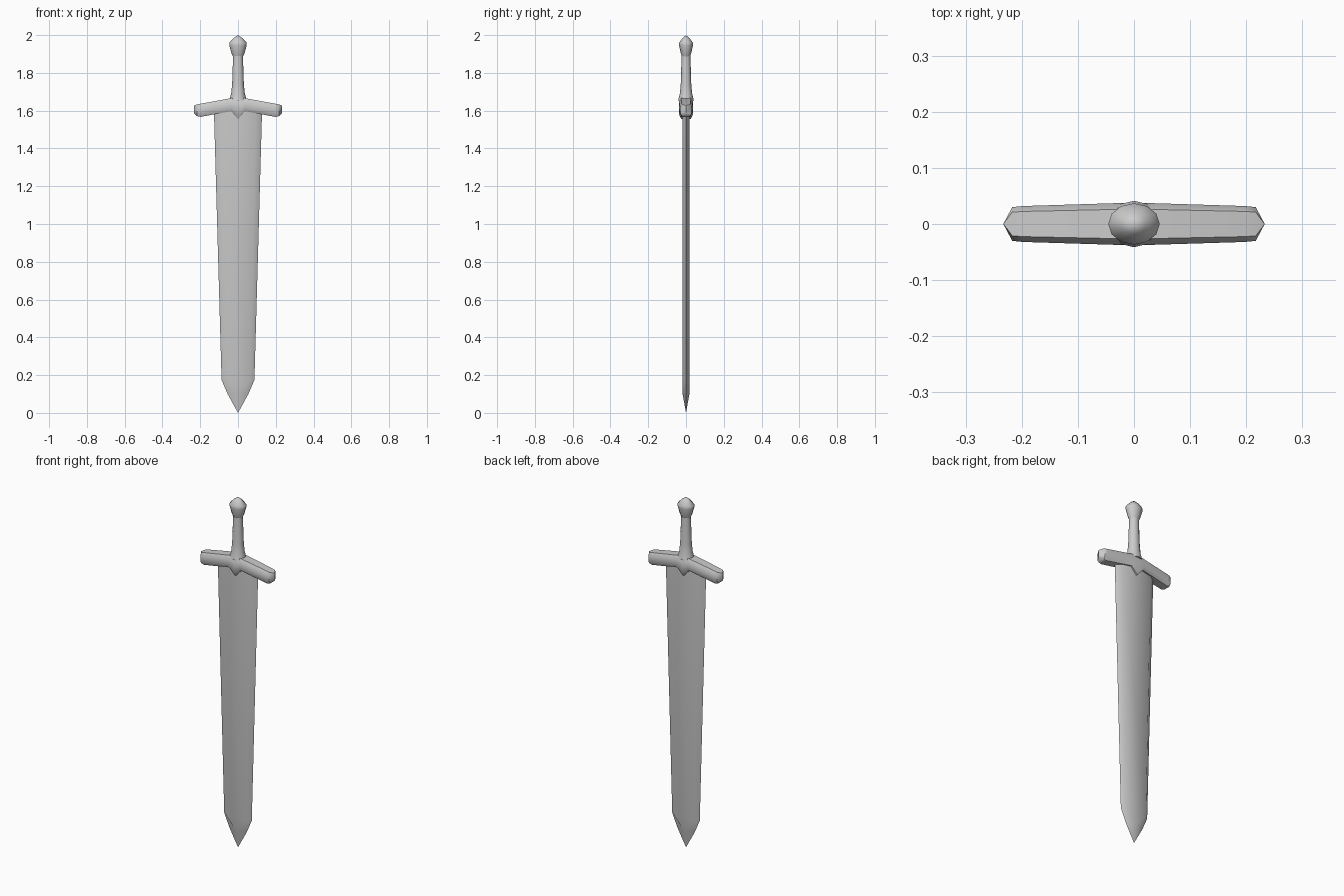
import bpy, bmesh, math

if "Cube" in bpy.data.objects:
    bpy.data.objects.remove(bpy.data.objects["Cube"])


def loft(name, rings, angle=50):
    """Skin a list of equal-length point rings, cap the ends, weld collapsed points."""
    bm = bmesh.new()
    loops = [[bm.verts.new(p) for p in ring] for ring in rings]
    n = len(loops[0])
    for a, b in zip(loops, loops[1:]):
        for i in range(n):
            j = (i + 1) % n
            bm.faces.new((a[i], a[j], b[j], b[i]))
    bm.faces.new(loops[0])
    bm.faces.new(loops[-1])
    bmesh.ops.remove_doubles(bm, verts=bm.verts, dist=0.0005)
    bmesh.ops.recalc_face_normals(bm, faces=bm.faces)
    mesh = bpy.data.meshes.new(name)
    bm.to_mesh(mesh)
    bm.free()
    obj = bpy.data.objects.new(name, mesh)
    bpy.context.collection.objects.link(obj)
    bpy.ops.object.select_all(action='DESELECT')
    obj.select_set(True)
    bpy.context.view_layer.objects.active = obj
    bpy.ops.object.shade_smooth_by_angle(angle=math.radians(angle))
    return obj


# Blade: six-sided section with bevelled edges, closing to a point
def blade_ring(z, w, flat, t):
    return [(w, 0, z), (flat, t, z), (-flat, t, z),
            (-w, 0, z), (-flat, -t, z), (flat, -t, z)]


blade = [(1.62, 0.128, 0.095, 0.018), (0.175, 0.087, 0.064, 0.018),
         (0.10, 0.055, 0.0, 0.018), (0.0, 0.0, 0.0, 0.0)]
loft("blade", [blade_ring(*s) for s in blade])


# Crossguard: bevelled section swept along x, drooping to wedge-shaped ends
def guard_ring(x, top, bottom, h):
    c = 0.25 * (top - bottom)
    side = [(0.7, top), (1, top - c), (1, bottom + c), (0.7, bottom)]
    return ([(x, h * k, z) for k, z in side] +
            [(x, -h * k, z) for k, z in reversed(side)])


half = [(0.0, 1.668, 1.557, 0.038), (0.037, 1.666, 1.597, 0.037),
        (0.198, 1.637, 1.567, 0.032), (0.217, 1.633, 1.571, 0.030),
        (0.233, 1.627, 1.585, 0.0)]
stations = [(-x, t, b, h) for x, t, b, h in reversed(half[1:])] + half
loft("crossguard", [guard_ring(*s) for s in stations])


# Grip and pommel: twelve-sided turned profiles, slightly flattened in y
def turned(name, profile, flatten=0.8, sides=12):
    angles = [2 * math.pi * i / sides for i in range(sides)]
    return loft(name, [[(r * math.cos(a), r * flatten * math.sin(a), z)
                        for a in angles] for r, z in profile], 60)


turned("grip", [(0.046, 1.655), (0.036, 1.69), (0.031, 1.74), (0.026, 1.89)], 0.9)
turned("pommel", [(0.026, 1.885), (0.034, 1.903), (0.046, 1.945),
                  (0.046, 1.96), (0.022, 1.985), (0.0, 2.0)])
